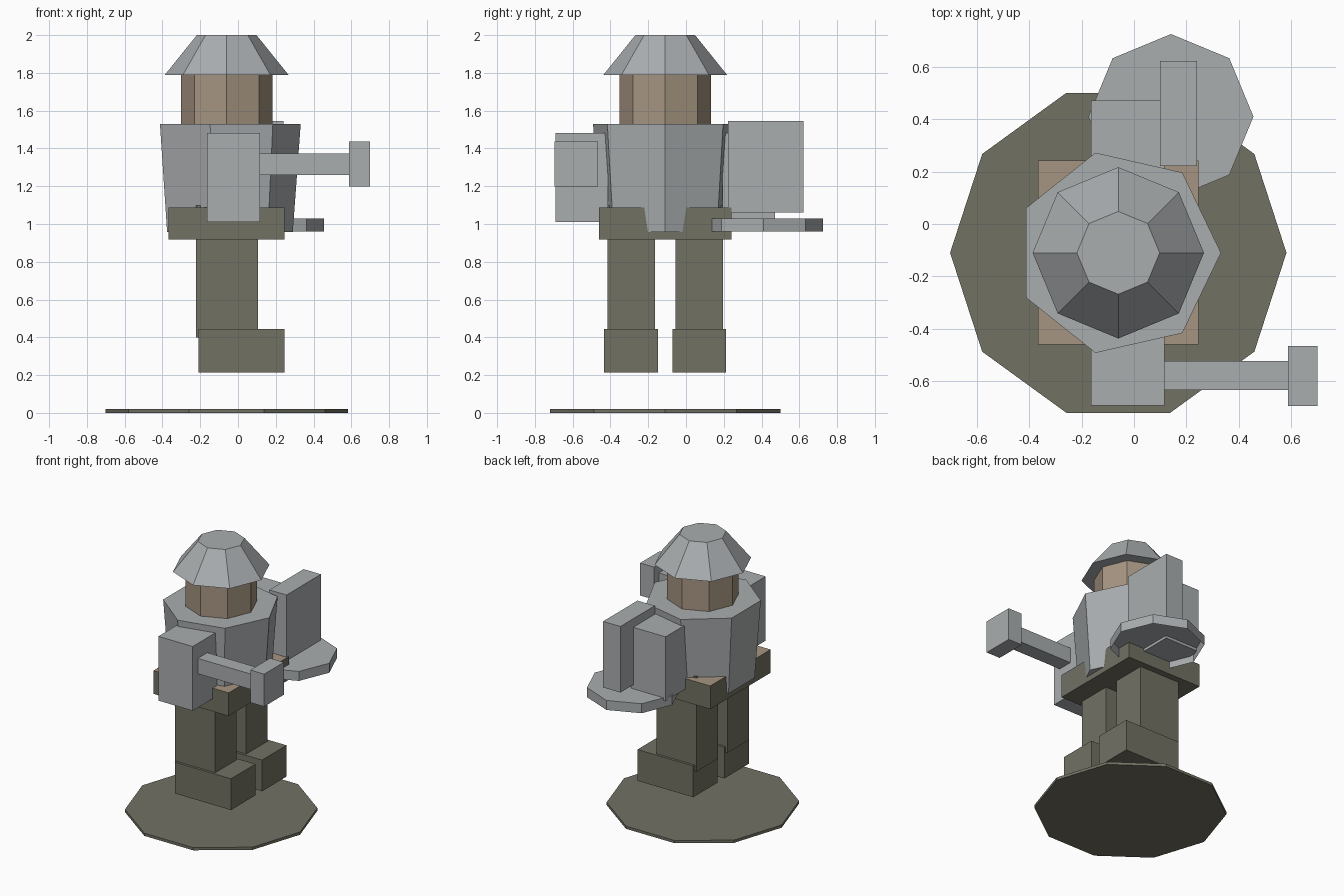
import bpy
import bmesh
from math import cos, sin, tau

cube = bpy.data.objects.get("Cube")
if cube:
    bpy.data.objects.remove(cube, do_unlink=True)

CX, CY = -0.06, -0.11  # axis of the figure


def material(name, rgb):
    m = bpy.data.materials.new(name)
    m.use_nodes = True
    m.diffuse_color = (*rgb, 1)
    m.node_tree.nodes["Principled BSDF"].inputs["Base Color"].default_value = (*rgb, 1)
    return m


steel = material("steel_grey", (0.40, 0.42, 0.43))
skin = material("tan", (0.38, 0.30, 0.22))
olive = material("olive_grey", (0.17, 0.165, 0.127))


def finish(name, bm, *mats):
    mesh = bpy.data.meshes.new(name)
    bm.to_mesh(mesh)
    bm.free()
    for m in mats:
        mesh.materials.append(m)
    ob = bpy.data.objects.new(name, mesh)
    bpy.context.collection.objects.link(ob)
    return ob


def box(name, x, y, z, *mats):
    """Box from (min, max) pairs."""
    bm = bmesh.new()
    bmesh.ops.create_cube(bm, size=1)
    for v in bm.verts:
        v.co = [r[0] if c < 0 else r[1] for c, r in zip(v.co, (x, y, z))]
    return finish(name, bm, *mats)


def prism(name, sides, r0, r1, z0, z1, mat, x=CX, y=CY, bottom=True):
    """Tapered prism with one corner pointing along +x."""
    bm = bmesh.new()
    rings = [[bm.verts.new((x + r * cos(tau * i / sides), y + r * sin(tau * i / sides), z))
              for i in range(sides)] for r, z in ((r0, z0), (r1, z1))]
    low, high = rings
    for i in range(sides):
        j = (i + 1) % sides
        bm.faces.new((low[i], low[j], high[j], high[i]))
    bm.faces.new(high)
    if bottom:
        bm.faces.new(low[::-1])
    return finish(name, bm, mat)


def mirror_y(y):
    return (2 * CY - y[1], 2 * CY - y[0])


# Stand
prism("base", 10, 0.642, 0.642, 0, 0.02, olive)

# Legs, boots and arms on both sides
for side, flip in (("right", lambda y: y), ("left", mirror_y)):
    box(side + "_leg", (-0.222, 0.105), flip((-0.415, -0.165)), (0.4, 1.097), olive)
    box(side + "_boot", (-0.208, 0.246), flip((-0.433, -0.148)), (0.215, 0.445), olive)
    box(side + "_arm", (-0.164, 0.116), flip((-0.692, -0.412)), (1.01, 1.483), steel)

# Hips, with a tan upper face
hips = box("hips", (-0.367, 0.246), (-0.46, 0.242), (0.917, 1.088), olive, skin)
for face in hips.data.polygons:
    face.material_index = int(face.normal.z > 0.5)

# Body, head and helmet
prism("torso", 7, 0.35, 0.392, 0.957, 1.53, steel)
prism("head", 8, 0.242, 0.242, 1.53, 1.79, skin)
prism("helmet", 8, 0.327, 0.158, 1.79, 2.0, steel)

# Hammer held by the right arm
box("hammer_handle", (0.116, 0.587), (-0.633, -0.522), (1.26, 1.373), steel)
box("hammer_head", (0.587, 0.7), (-0.695, -0.466), (1.198, 1.437), steel)

# Hollow disc and upright slab beside the left arm
prism("disc", 8, 0.315, 0.315, 0.96, 1.03, steel, 0.141, 0.41, bottom=False)
box("slab", (0.099, 0.24), (0.222, 0.622), (1.06, 1.546), steel)
